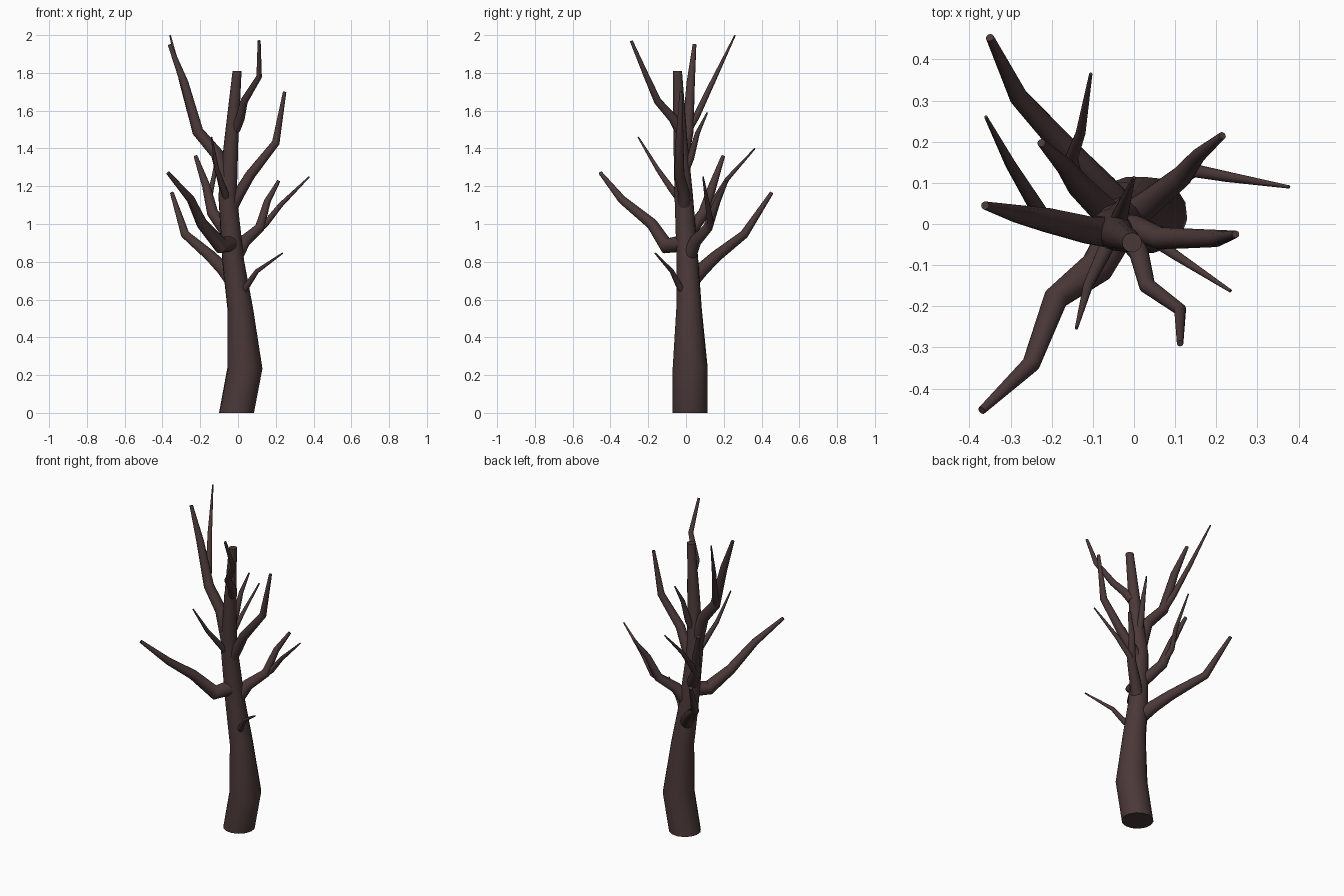
import bpy, bmesh, math
from mathutils import Vector

SIDES = 14
bark = bpy.data.materials.new("bark")
bark.diffuse_color = (0.07, 0.04, 0.04, 1)


def limb(name, pts, flat_ends=False):
    """Tapered tube through (x, y, z, radius) points, closed at both ends."""
    path = [Vector(p[:3]) for p in pts]
    bm = bmesh.new()
    rings = []
    side = None
    for i, c in enumerate(path):
        a = (c - path[i - 1]).normalized() if i > 0 else Vector()
        b = (path[i + 1] - c).normalized() if i < len(path) - 1 else Vector()
        t = (a + b).normalized()
        if flat_ends and i in (0, len(path) - 1):
            t = Vector((0, 0, 1))
        if side is None:
            side = t.orthogonal()
        side = (side - t * side.dot(t)).normalized()
        up = t.cross(side)
        rings.append([bm.verts.new(c + pts[i][3] * (side * math.cos(k) + up * math.sin(k)))
                      for k in (2 * math.pi * j / SIDES for j in range(SIDES))])
    for r, s in zip(rings, rings[1:]):
        for j in range(SIDES):
            n = (j + 1) % SIDES
            bm.faces.new((r[j], r[n], s[n], s[j]))
    bm.faces.new(rings[0][::-1])
    bm.faces.new(rings[-1])
    me = bpy.data.meshes.new(name)
    bm.to_mesh(me)
    bm.free()
    me.materials.append(bark)
    ob = bpy.data.objects.new(name, me)
    bpy.context.collection.objects.link(ob)
    bpy.ops.object.select_all(action='DESELECT')
    ob.select_set(True)
    bpy.context.view_layer.objects.active = ob
    bpy.ops.object.shade_smooth_by_angle(angle=math.radians(40))


# Trunk
limb("trunk", [(-.008, .022, 0, .093), (.037, .022, .24, .093), (.012, .016, .55, .068),
               (-.025, .008, .80, .058), (-.055, -.012, 1.15, .049), (-.035, -.03, 1.45, .037),
               (-.005, -.045, 1.81, .024)], True)

# Main branches
main = {
    "front_left_branch": [(-.03, 0, .90, .045), (-.09, -.105, .885, .042), (-.19, -.18, 1.0, .03),
                          (-.25, -.34, 1.13, .022), (-.37, -.453, 1.27, .01)],
    "upper_left_branch": [(-.05, -.02, 1.15, .04), (-.11, -.015, 1.37, .034), (-.213, .01, 1.49, .03),
                          (-.285, .025, 1.75, .022), (-.362, .045, 1.95, .01)],
    "upper_front_branch": [(-.015, -.035, 1.50, .027), (.012, -.07, 1.56, .024), (.032, -.15, 1.65, .02),
                           (.112, -.208, 1.78, .015), (.112, -.29, 1.97, .008)],
    "upper_right_branch": [(-.04, -.01, 1.08, .035), (.005, -.01, 1.16, .031), (.065, -.035, 1.26, .027),
                           (.2, -.035, 1.43, .021), (.247, -.025, 1.70, .009)],
    "middle_left_branch": [(-.04, 0, .93, .036), (-.135, .095, 1.06, .03), (-.168, .14, 1.2, .022),
                           (-.225, .197, 1.36, .01)],
    "back_right_branch": [(-.02, .01, .81, .038), (.035, .05, .91, .033), (.115, .115, .98, .026),
                          (.155, .165, 1.12, .018), (.215, .215, 1.227, .009)],
    "back_left_branch": [(-.02, .02, .69, .042), (-.075, .085, .76, .037), (-.145, .16, .83, .031),
                         (-.28, .308, .945, .023), (-.35, .453, 1.165, .01)],
}

# Pointed twigs
twigs = {
    "upper_left_twig": [(-.22, .012, 1.5, .021), (-.245, .055, 1.57, .018), (-.3, .145, 1.76, .013),
                        (-.36, .26, 2.0, .004)],
    "front_twig": [(-.05, -.02, 1.11, .02), (-.078, -.08, 1.19, .017), (-.112, -.15, 1.29, .012),
                   (-.14, -.253, 1.46, .004)],
    "middle_left_twig": [(-.14, .1, 1.07, .018), (-.152, .16, 1.14, .016), (-.13, .22, 1.24, .012),
                         (-.105, .365, 1.40, .004)],
    "back_right_twig": [(.1, .105, .965, .02), (.145, .13, 1.0, .017), (.225, .115, 1.1, .013),
                        (.377, .09, 1.25, .004)],
    "low_right_twig": [(.015, -.005, .63, .021), (.045, -.035, .67, .017), (.1, -.075, .75, .012),
                       (.235, -.163, .845, .004)],
    "back_twig": [(-.045, -.01, 1.27, .022), (-.032, .025, 1.35, .019), (-.02, .06, 1.48, .013),
                  (0, .113, 1.59, .004)],
}

for name, pts in {**main, **twigs}.items():
    limb(name, pts)
